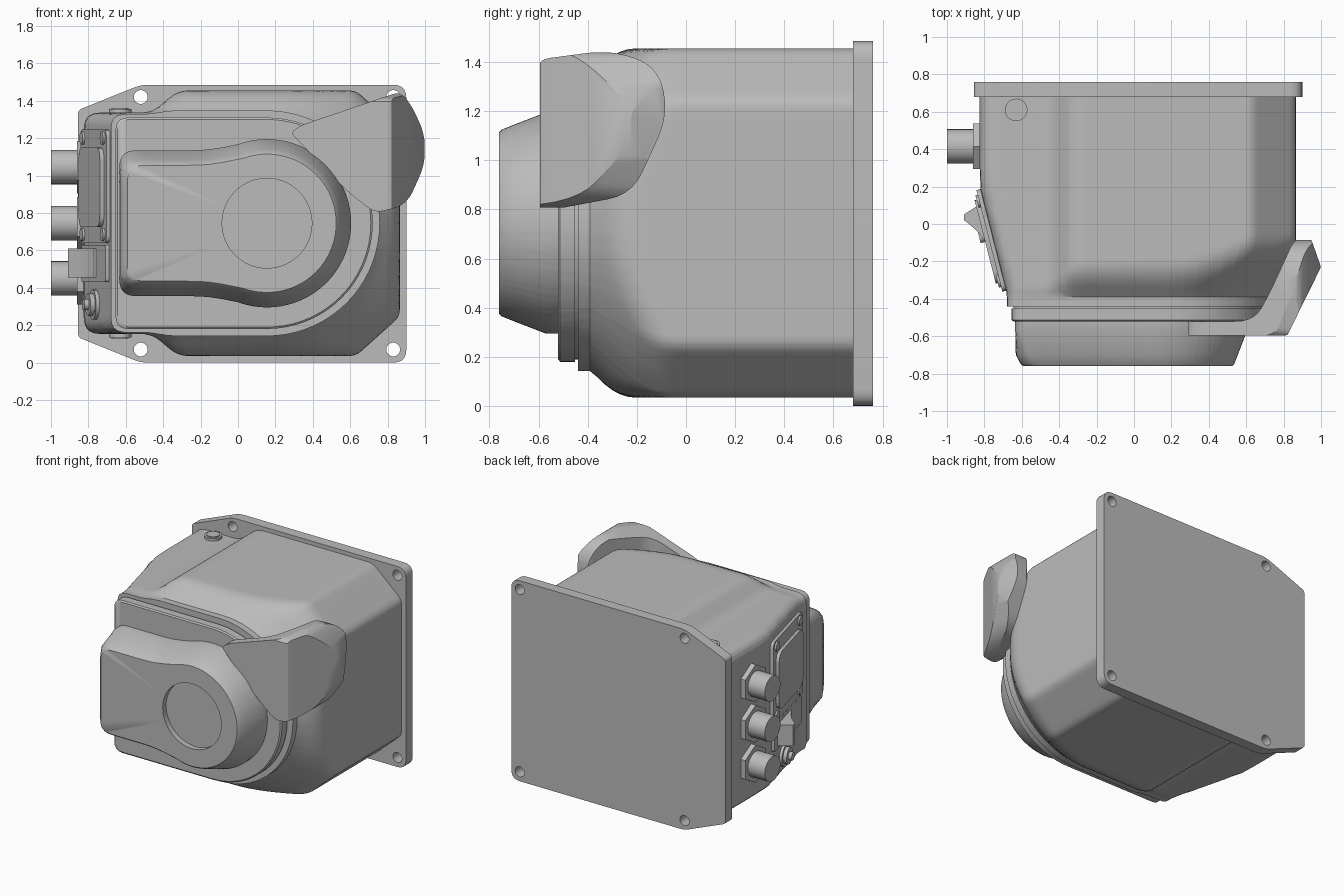
import bpy, bmesh, math
from mathutils import Matrix, Vector

if "Cube" in bpy.data.objects:
    bpy.data.objects.remove(bpy.data.objects["Cube"])

grey = bpy.data.materials.new("mid_grey")
grey.use_nodes = True
grey.diffuse_color = (0.5, 0.5, 0.5, 1)
grey.node_tree.nodes["Principled BSDF"].inputs["Base Color"].default_value = (0.5, 0.5, 0.5, 1)

CX, CZ = 0.155, 0.745      # centre of the round window


def finish(name, bm, angle=32):
    bmesh.ops.recalc_face_normals(bm, faces=bm.faces)
    mesh = bpy.data.meshes.new(name)
    bm.to_mesh(mesh)
    bm.free()
    ob = bpy.data.objects.new(name, mesh)
    bpy.context.collection.objects.link(ob)
    mesh.materials.append(grey)
    smooth(ob, angle)
    return ob


def smooth(ob, angle=32):
    bpy.ops.object.select_all(action='DESELECT')
    ob.select_set(True)
    bpy.context.view_layer.objects.active = ob
    bpy.ops.object.shade_smooth_by_angle(angle=math.radians(angle))


def boolean(ob, tool, operation):
    mod = ob.modifiers.new("cut", 'BOOLEAN')
    mod.object, mod.operation, mod.solver = tool, operation, 'EXACT'
    bpy.context.view_layer.objects.active = ob
    bpy.ops.object.modifier_apply(modifier=mod.name)
    bpy.data.objects.remove(tool)
    smooth(ob)


def rounded(points, radius, steps=5):
    """Fillet the corners; radius is one number or one per corner."""
    out, n = [], len(points)
    for i in range(n):
        r = radius[i] if isinstance(radius, list) else radius
        a, p, b = (Vector(points[(i + k) % n]) for k in (-1, 0, 1))
        if r == 0:
            out.append(tuple(p))
            continue
        s = p + (a - p).normalized() * min(r, (a - p).length * 0.49)
        e = p + (b - p).normalized() * min(r, (b - p).length * 0.49)
        for k in range(steps + 1):
            t = k / steps
            out.append(tuple(s * (1 - t) ** 2 + p * 2 * t * (1 - t) + e * t * t))
    return out


def circle(x, z, r, n=48):
    return [(x + r * math.cos(math.tau * i / n), z + r * math.sin(math.tau * i / n)) for i in range(n)]


def prism(name, points, axis, lo, hi, matrix=None):
    place = {'x': lambda a, b, t: (t, a, b), 'y': lambda a, b, t: (a, t, b),
             'z': lambda a, b, t: (a, b, t)}[axis]
    bm = bmesh.new()
    rings = [[bm.verts.new(place(a, b, t)) for a, b in points] for t in (lo, hi)]
    bridge(bm, rings)
    if matrix:
        bmesh.ops.transform(bm, matrix=matrix, verts=bm.verts)
    return finish(name, bm)


def bridge(bm, rings):
    n = len(rings[0])
    for p, q in zip(rings, rings[1:]):
        for i in range(n):
            j = (i + 1) % n
            bm.faces.new((p[i], p[j], q[j], q[i]))
    bm.faces.new(rings[0])
    bm.faces.new(rings[-1])


def reach(poly, ang):
    """Distance from the window centre to the outline along a ray."""
    dx, dz, best = math.cos(ang), math.sin(ang), 0.01
    for (ax, az), (bx, bz) in zip(poly, poly[1:] + poly[:1]):
        ax, az, bx, bz = ax - CX, az - CZ, bx - CX, bz - CZ
        sa, sb = dx * az - dz * ax, dx * bz - dz * bx
        if sa * sb <= 0 and sa != sb:
            t = sa / (sa - sb)
            best = max(best, (ax + (bx - ax) * t) * dx + (az + (bz - az) * t) * dz)
    return best


def soft_min(a, b, k=0.08):
    h = max(k - abs(a - b), 0) / k
    return min(a, b) - h * h * k / 4


def loft(name, sections):
    """Sections are (y, outline, optional limiting outline)."""
    angles = {round(math.tau * i / 120, 2) for i in range(120)}
    for section in (sections[0], sections[-1]):
        for outline in section[1:]:
            angles |= {round(math.atan2(z - CZ, x - CX) % math.tau, 3) for x, z in outline}
    angles = sorted(a for a in angles if a < math.tau - 0.005)
    bm, rings = bmesh.new(), []
    for y, *outlines in sections:
        ring = []
        for a in angles:
            r = reach(outlines[0], a)
            if len(outlines) > 1:
                r = soft_min(r, reach(outlines[1], a))
            ring.append(bm.verts.new((CX + r * math.cos(a), y, CZ + r * math.sin(a))))
        rings.append(ring)
    bridge(bm, rings)
    return finish(name, bm)


def d_shape(r, left, corner=0.07):
    arc = [(CX + r * math.cos(t), CZ + r * math.sin(t))
           for t in (math.radians(90 - 5 * i) for i in range(37))]
    pts = [(left, CZ - r), (left, CZ + r)] + arc
    return rounded(pts, [corner, corner] + [0] * len(arc))


def keyhole(off, left):
    top = [(left, 0.39 - off), (-0.24, 0.39 - off), (-0.16, 0.394 - off), (-0.08, 0.406 - off)]
    r = 0.45 - off
    arc = [(CX + r * math.cos(t), r * math.sin(t)) for t in (math.radians(110 - 5 * i) for i in range(45))]
    pts = top + arc + [(x, -z) for x, z in reversed(top)]
    pts = [(x, CZ + z) for x, z in pts]
    return rounded(pts, [0.09] + [0] * (len(pts) - 2) + [0.09])


# Mounting plate with four screw holes
plate = prism("back_plate", rounded([(-0.855, 0.135), (-0.855, 1.35), (-0.52, 1.485), (0.9, 1.485),
              (0.9, 0), (-0.52, 0)], [0.02, 0.02, 0.04, 0.07, 0.07, 0.04]), 'y', 0.68, 0.76)
for x in (-0.52, 0.83):
    for z in (0.07, 1.42):
        boolean(plate, prism("hole", circle(x, z, 0.037, 24), 'y', 0.6, 0.8), 'DIFFERENCE')


# Housing: a chamfered box that narrows to a D shape at the front
def box_outline(left):
    half = [(left, 0.592), (-0.46, 0.592), (-0.32, 0.71), (0.63, 0.71), (0.865, 0.5)]
    pts = [(x, CZ + z) for x, z in half] + [(x, CZ - z) for x, z in reversed(half)]
    radii = [0.09, 0.06, 0.06, 0.04, 0.04]
    return rounded(pts, radii + radii[::-1])


sections = []
for y in [-0.44, -0.41] + [-0.39 + 0.03 * i for i in range(20)] + [0.3, 0.69]:
    left = -0.825 + 0.145 * min(max((0.2 - y) / 0.57, 0), 1)
    flare = max(y + 0.385, 0)
    sections.append((y, box_outline(left), d_shape(0.603 + flare, left - 0.3)))
loft("housing", sections)

# Lid rim with a groove behind it
loft("rim_seal", [(-0.46, d_shape(0.555, -0.645)), (-0.43, d_shape(0.555, -0.645))])
loft("lid_rim", [(-0.52, d_shape(0.555, -0.645)), (-0.512, d_shape(0.565, -0.655)),
                 (-0.452, d_shape(0.565, -0.655))])

# Raised keyhole cover with a recessed round window
window = circle(CX, CZ, 0.24, 72)
loft("front_cover", [(-0.5, keyhole(0, -0.635)), (-0.57, keyhole(0, -0.635)),
                     (-0.7, keyhole(0.05, -0.632)), (-0.75, keyhole(0.07, -0.605)),
                     (-0.76, keyhole(0.08, -0.592)), (-0.76, window), (-0.72, window)])

# Lever: front, top and side outlines intersected
lever = prism("lever", rounded([(0.28, 1.23), (0.34, 1.27), (0.87, 1.45), (0.93, 1.37), (1.0, 1.22),
              (1.0, 1.06), (0.9, 0.84), (0.73, 0.8), (0.58, 0.92)],
              [0.03, 0.03, 0.05, 0.05, 0.08, 0.08, 0.08, 0.05, 0.05]), 'y', -0.7, 0)
profile = rounded([(0.2, -0.595), (0.82, -0.595), (1.0, -0.23), (0.945, -0.075), (0.86, -0.075),
                   (0.72, -0.38), (0.64, -0.52), (0.2, -0.52)],
                  [0, 0.01, 0.01, 0.02, 0.06, 0.1, 0.1, 0])
boolean(lever, prism("lever_top", profile, 'z', 0.5, 1.7), 'INTERSECT')
side = rounded([(-0.605, 0.8), (-0.605, 1.41), (-0.3, 1.45), (-0.11, 1.38), (-0.072, 1.18), (-0.22, 0.86),
                (-0.54, 0.8)], [0, 0.05, 0.1, 0.12, 0.1, 0.1, 0.03])
boolean(lever, prism("lever_side", side, 'x', 0, 1.3), 'INTERSECT')

# Cable connectors with hexagonal nuts
for i, z in enumerate((0.45, 0.745, 1.045)):
    prism(f"connector_{i + 1}", circle(0.415, z, 0.092, 32), 'x', -1.0, -0.8)
    nut = [(0.415 + 0.14 * math.sin(math.radians(60 * k)), z + 0.14 * math.cos(math.radians(60 * k)))
           for k in range(6)]
    prism(f"connector_nut_{i + 1}", nut, 'x', -0.862, -0.8)

# Plugs on top and underside
prism("plug", circle(-0.63, 0.61, 0.06, 32), 'z', 0.135, 1.355)
prism("plug_core", circle(-0.63, 0.61, 0.045, 32), 'z', 0.128, 1.362)

# Parts on the slanted side: local x points outward, local y to the back
slant = Matrix.Translation((-0.752, -0.085, 0)) @ Matrix.Rotation(math.atan2(-0.247, -0.97), 4, 'Z') \
    @ Matrix.Scale(-1, 4, (0, 1, 0))


def panel(name, y0, y1, z0, z1, x0, x1, r):
    return prism(name, rounded([(y0, z0), (y0, z1), (y1, z1), (y1, z0)], r), 'x', x0, x1, slant)


panel("side_panel", -0.28, 0.28, 0.64, 1.245, -0.03, 0.022, 0.04)
panel("side_panel_cover", -0.23, 0.23, 0.725, 1.15, 0, 0.045, 0.07)
for y in (-0.22, 0.22):
    for z in (0.685, 1.2):
        prism("panel_screw", circle(y, z, 0.035, 20), 'x', 0, 0.034, slant)
panel("latch_base", -0.26, 0.26, 0.43, 0.63, -0.03, 0.022, 0.02)
prism("latch", [(-0.06, 0.0), (-0.05, 0.04), (0.02, 0.05), (0.09, 0.075), (0.14, 0.125), (0.155, 0.11),
                (0.2, 0.0)] and [(0.0, -0.06), (0.03, -0.05), (0.05, 0.02), (0.08, 0.08), (0.125, 0.14),
                (0.12, 0.17), (0.0, 0.21)], 'z', 0.455, 0.61, slant)

# Domed lock button
for i, (r, depth) in enumerate(((0.08, 0.02), (0.06, 0.045), (0.03, 0.07))):
    prism(f"lock_button_{i + 1}", circle(0.03, 0.31, r, 28), 'x', -0.03, depth, slant)
